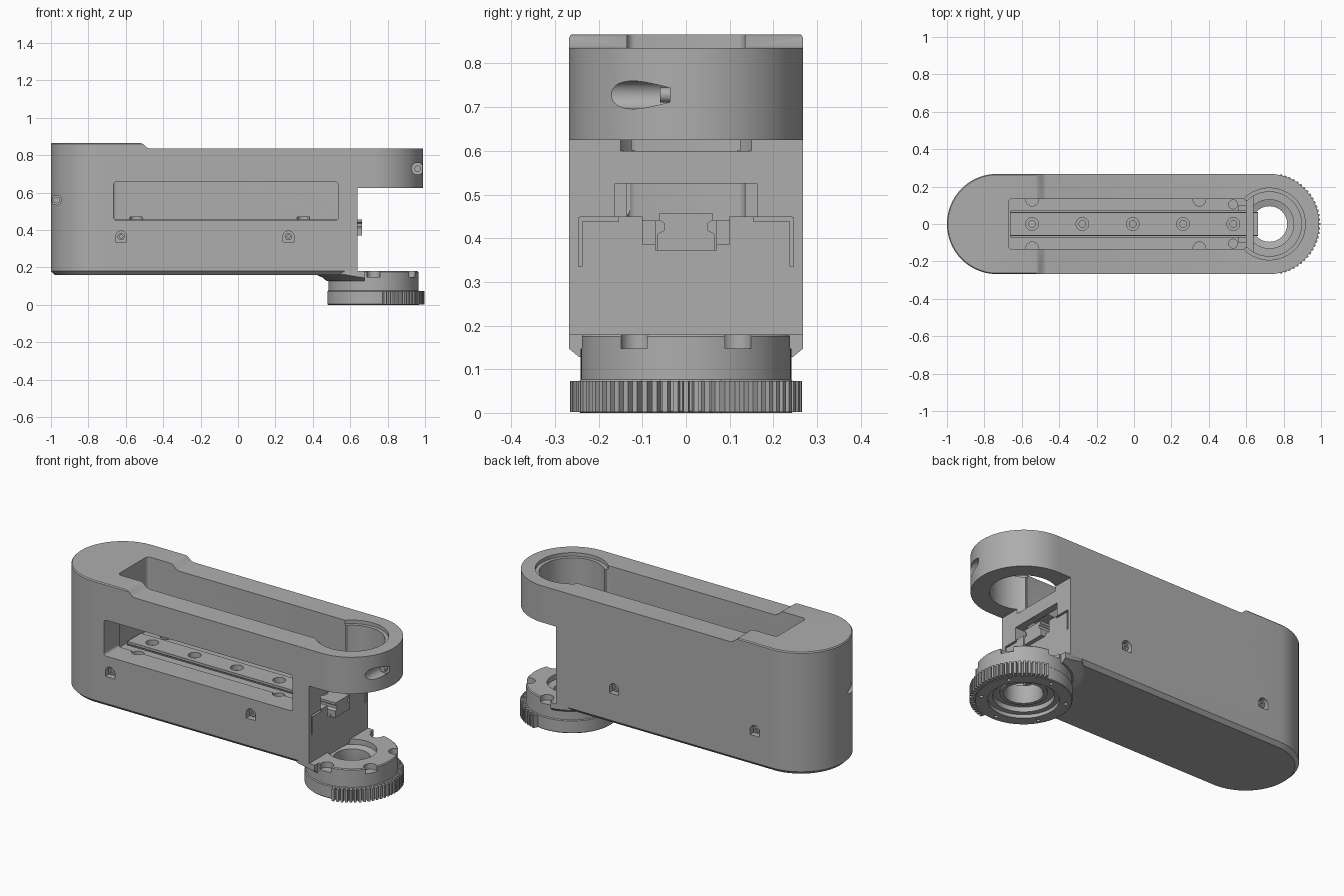
import bpy
from math import sin, cos, pi, radians
from mathutils import Vector, Matrix

if "Cube" in bpy.data.objects:
    bpy.data.objects.remove(bpy.data.objects["Cube"])

grey = bpy.data.materials.new("satin grey")
grey.use_nodes = True
COLOR = (0.42, 0.42, 0.42, 1)
grey.diffuse_color = COLOR
grey.node_tree.nodes["Principled BSDF"].inputs["Base Color"].default_value = COLOR

R = 0.268      # half width of the housing
HUB = 0.724    # x of the hub axis


def mesh_object(name, verts, faces):
    mesh = bpy.data.meshes.new(name)
    mesh.from_pydata(verts, [], faces)
    mesh.materials.append(grey)
    obj = bpy.data.objects.new(name, mesh)
    bpy.context.collection.objects.link(obj)
    bpy.context.view_layer.objects.active = obj
    bpy.ops.object.select_all(action='DESELECT')
    obj.select_set(True)
    bpy.ops.object.mode_set(mode='EDIT')
    bpy.ops.mesh.select_all(action='SELECT')
    bpy.ops.mesh.normals_make_consistent(inside=False)
    bpy.ops.object.mode_set(mode='OBJECT')
    return obj


def loft(name, rings):
    """Solid through a list of equal-length point rings, capped at both ends."""
    n = len(rings[0])
    verts = [p for ring in rings for p in ring]
    faces = [tuple(range(n)), tuple(range(len(verts) - n, len(verts)))]
    for k in range(len(rings) - 1):
        for i in range(n):
            j = (i + 1) % n
            faces.append((k * n + i, k * n + j, k * n + n + j, k * n + n + i))
    return mesh_object(name, verts, faces)


def box(name, x, y, z):
    ring = [(x[0], y[0]), (x[1], y[0]), (x[1], y[1]), (x[0], y[1])]
    return loft(name, [[(a, b, c) for a, b in ring] for c in z])


def rod(name, start, end, r, n=32):
    start, end = Vector(start), Vector(end)
    turn = (end - start).to_track_quat('Z', 'Y')
    ring = [turn @ Vector((r * cos(2 * pi * i / n), r * sin(2 * pi * i / n), 0)) for i in range(n)]
    return loft(name, [[p + c for p in ring] for c in (start, end)])


def stand(name, x, y, r, z0, z1, n=48):
    return rod(name, (x, y, z0), (x, y, z1), r, n)


def side_prism(name, outline, y0, y1):
    return loft(name, [[(x, y, z) for x, z in outline] for y in (y0, y1)])


def rounded(x, z, r):
    """Rounded rectangle outline."""
    pts = []
    for k, (cx, cz) in enumerate([(x[1] - r, z[1] - r), (x[0] + r, z[1] - r),
                                  (x[0] + r, z[0] + r), (x[1] - r, z[0] + r)]):
        for i in range(5):
            a = pi / 2 * (k + i / 4)
            pts.append((cx + r * cos(a), cz + r * sin(a)))
    return pts


def stadium(inset, z, n=40):
    r, pts = R - inset, []
    for cx, start in ((0.722, -pi / 2), (-0.732, pi / 2)):
        pts += [(cx + r * cos(start + pi * i / n), r * sin(start + pi * i / n), z) for i in range(n + 1)]
    return pts


def apply(obj, cutter, operation='DIFFERENCE'):
    cutter.hide_render = True
    mod = obj.modifiers.new("cut", 'BOOLEAN')
    mod.operation, mod.solver, mod.object = operation, 'EXACT', cutter
    bpy.context.view_layer.objects.active = obj
    bpy.ops.object.modifier_apply(modifier=mod.name)
    bpy.data.objects.remove(cutter)


def finish(obj, angle=35):
    bpy.ops.object.select_all(action='DESELECT')
    obj.select_set(True)
    bpy.context.view_layer.objects.active = obj
    bpy.ops.object.shade_smooth_by_angle(angle=radians(angle))


# Housing shell: chamfered bottom, softened top, raised tail
housing = loft("housing", [stadium(0.02, 0.16), stadium(0, 0.18), stadium(0, 0.86), stadium(0.005, 0.866)])
cuts = [
    side_prism("top_step", [(-0.47, 0.835), (-0.485, 0.84), (-0.51, 0.862), (-0.53, 0.867),
                            (-0.53, 0.95), (1.1, 0.95), (1.1, 0.835)], -0.4, 0.4),
    box("end_clearance", (0.64, 1.1), (-0.4, 0.4), (0.1, 0.625)),
]
# Long trough, lens-shaped bore and its rim
trough = rounded((-0.67, 0.60), (-0.135, 0.135), 0.02)
cuts += [
    loft("trough", [[(x, y, z) for x, y in trough] for z in (0.44, 0.95)]),
    stand("bore", HUB, 0, 0.172, 0.6, 0.95, 64),
    stand("bore_rim", HUB, 0, 0.192, 0.815, 0.95, 64),
    box("bore_link", (0.5, HUB), (-0.125, 0.125), (0.602, 0.95)),
    side_prism("window", rounded((-0.665, 0.535), (0.452, 0.658), 0.015), -0.4, -0.1),
    # Stepped opening in the end wall
    box("end_opening", (0.57, 0.7), (-0.163, 0.163), (0.45, 0.525)),
    box("end_opening_low", (0.56, 0.7), (-0.1, 0.1), (0.385, 0.46)),
    box("rail_seat", (-0.66, 0.7), (-0.07, 0.07), (0.372, 0.5)),
    # Tangential bolt holes at both ends
    rod("bolt_hole_end", (0.96, -0.4, 0.728), (0.96, -0.037, 0.728), 0.032),
    rod("bolt_hole_tail", (-0.97, -0.4, 0.56), (-0.97, -0.037, 0.56), 0.025),
]
# Narrow cable slits either side of the end opening
for s in (-1, 1):
    cuts.append(box("slit_side", (0.59, 0.7), sorted((s * 0.238, s * 0.246)), (0.335, 0.446)))
    cuts.append(box("slit_top", (0.59, 0.7), sorted((s * 0.155, s * 0.243)), (0.438, 0.449)))
    # Arched screw pockets on the long sides, screw wells in the trough floor
    for x in (-0.625, 0.27):
        arch = [(x - 0.03, 0.335), (x + 0.03, 0.335)]
        arch += [(x + 0.03 * cos(pi * i / 12), 0.365 + 0.03 * sin(pi * i / 12)) for i in range(13)]
        cuts.append(side_prism("arch_pocket", arch, s * 0.4, s * 0.235))
    for x in (-0.545, 0.35):
        cuts.append(stand("wall_well", x, s * 0.13, 0.034, 0.41, 0.47, 24))
    cuts.append(stand("floor_well", 0.53, s * 0.105, 0.024, 0.41, 0.5, 24))
for c in cuts:
    apply(housing, c)
finish(housing, 30)

# Small screws in the side pockets and bolt holes
for s, side in ((-1, "front"), (1, "back")):
    for x in (-0.625, 0.27):
        screw = rod(side + "_pocket_screw", (x, s * 0.23, 0.365), (x, s * 0.255, 0.365), 0.019, 20)
        apply(screw, rod("socket", (x, s * 0.245, 0.365), (x, s * 0.3, 0.365), 0.01, 6))
        finish(screw)
for x, z in ((0.96, 0.728), (-0.97, 0.56)):
    finish(rod("end_bolt", (x, -0.06, z), (x, -0.03, z), 0.017, 20))

# Linear rail with waisted sides and counterbored holes
half = [(0.065, 0.372), (0.065, 0.41), (0.05, 0.418), (0.05, 0.434), (0.062, 0.442), (0.062, 0.456)]
section = half + [(-y, z) for y, z in reversed(half)]
rail = loft("rail", [[(x, y, z) for y, z in section] for x in (-0.66, 0.664)])
for i in range(5):
    x = -0.545 + 0.269 * i
    apply(rail, stand("counterbore", x, 0, 0.034, 0.425, 0.5, 32))
    apply(rail, stand("rail_hole", x, 0, 0.018, 0.39, 0.5, 24))
finish(rail)

# Flared bracket joining the housing to the hub
bracket = loft("hub_bracket", [
    [(HUB + r * cos(2 * pi * i / 64), r * sin(2 * pi * i / 64), z) for i in range(64)]
    for z, r in ((0.128, 0.25), (0.145, 0.27), (0.163, 0.31), (0.18, 0.31))])
apply(bracket, box("bracket_limit", (0.3, 0.675), (-R, R), (0.1, 0.3)), 'INTERSECT')
apply(bracket, stand("bracket_hole", HUB, 0, 0.2, 0, 0.3))
finish(bracket)

# Turned hub with stepped bore
profile = [(0.095, 0.055), (0.095, 0.14), (0.13, 0.15), (0.13, 0.18), (0.236, 0.18), (0.241, 0.175),
           (0.241, 0.076), (0.246, 0.072), (0.246, 0.004), (0.242, 0), (0.18, 0), (0.18, 0.02),
           (0.155, 0.022), (0.155, 0.05), (0.12, 0.05), (0.12, 0.04), (0.1, 0.04)]
N, P = 96, len(profile)
verts = [(HUB + r * cos(2 * pi * k / N), r * sin(2 * pi * k / N), z) for k in range(N) for r, z in profile]
faces = [(k * P + i, k * P + (i + 1) % P, (k + 1) % N * P + (i + 1) % P, (k + 1) % N * P + i)
         for k in range(N) for i in range(P)]
hub = mesh_object("hub", verts, faces)
for k in range(6):
    a = radians(30 + 60 * k)
    c, s = cos(a), sin(a)
    apply(hub, stand("edge_notch", HUB + 0.228 * c, 0.228 * s, 0.036, 0.148, 0.3, 24))
    apply(hub, stand("ring_hole", HUB + 0.215 * c, 0.215 * s, 0.01, -0.1, 0.02, 16))
finish(hub)

# Toothed sector on the outer half of the hub
verts, faces = [], []
for k in range(-15, 16):
    turn = Matrix.Rotation(radians(5.1 * k), 3, 'Z')
    b = len(verts)
    for z in (0.002, 0.073):
        for r, w in ((0.235, -0.009), (0.272, -0.006), (0.272, 0.006), (0.235, 0.009)):
            verts.append(turn @ Vector((r, w, z)) + Vector((HUB, 0, 0)))
    faces += [(b, b + 1, b + 2, b + 3), (b + 4, b + 5, b + 6, b + 7)]
    faces += [(b + i, b + (i + 1) % 4, b + 4 + (i + 1) % 4, b + 4 + i) for i in range(4)]
mesh_object("gear_teeth", verts, faces)
